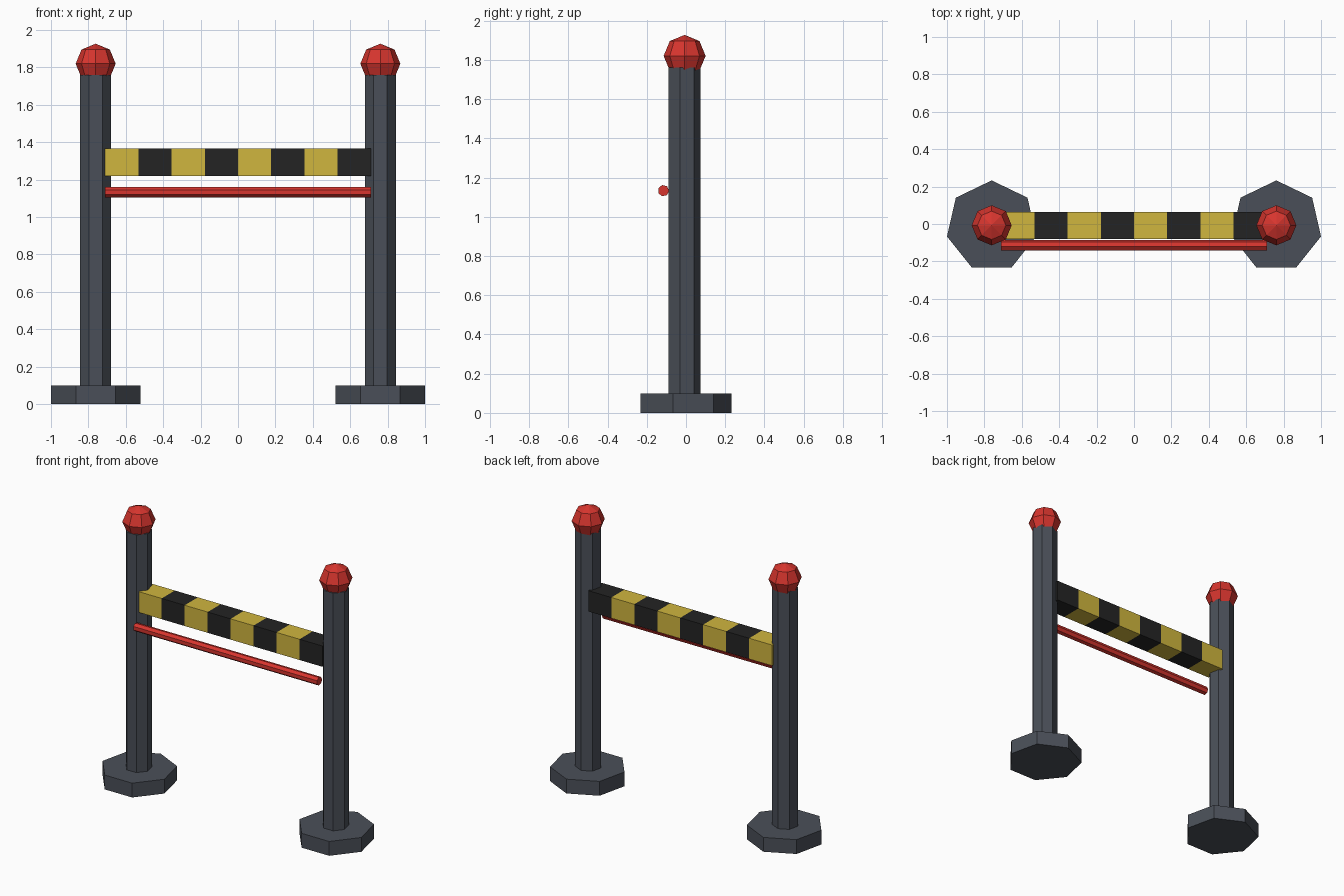
import bpy, bmesh, math
from mathutils import Matrix

if "Cube" in bpy.data.objects:
    bpy.data.objects.remove(bpy.data.objects["Cube"])


def material(name, srgb):
    m = bpy.data.materials.new(name)
    lin = [((c / 255 + 0.055) / 1.055) ** 2.4 for c in srgb]
    m.diffuse_color = (*lin, 1.0)
    m.use_nodes = True
    m.node_tree.nodes["Principled BSDF"].inputs["Base Color"].default_value = m.diffuse_color
    return m


GREY = material("slate grey", (74, 79, 88))
RED = material("signal red", (215, 53, 46))
YELLOW = material("warning yellow", (208, 182, 62))
BLACK = material("stripe black", (36, 36, 36))
CY = -0.012  # common centre line of posts and beam


def finish(name, bm, *mats):
    bmesh.ops.recalc_face_normals(bm, faces=bm.faces)
    mesh = bpy.data.meshes.new(name)
    bm.to_mesh(mesh)
    bm.free()
    for m in mats:
        mesh.materials.append(m)
    ob = bpy.data.objects.new(name, mesh)
    bpy.context.collection.objects.link(ob)
    return ob


def prism(name, radius, length, mat, matrix):
    """Seven-sided prism with one corner pointing to +y."""
    bm = bmesh.new()
    bmesh.ops.create_cone(bm, cap_ends=True, segments=7, radius1=radius,
                          radius2=radius, depth=length)
    # put a corner on +y whatever the starting angle is
    v = bm.verts[:][0]
    turn = math.pi / 2 - math.atan2(v.co.y, v.co.x)
    bm.transform(matrix @ Matrix.Rotation(turn, 4, 'Z'))
    return finish(name, bm, mat)


# Base, post and round cap on each side
for side, x in (("left", -0.761), ("right", 0.761)):
    prism(side + "_base", 0.245, 0.1, GREY, Matrix.Translation((x, CY, 0.05)))
    prism(side + "_post", 0.085, 1.68, GREY, Matrix.Translation((x, CY, 0.92)))
    bm = bmesh.new()
    bmesh.ops.create_uvsphere(bm, u_segments=8, v_segments=4, radius=0.107)
    bm.transform(Matrix.Translation((x, CY + 0.005, 1.82)))
    finish(side + "_cap", bm, RED)

# Striped crossbeam: a box cut into eight equal bands
HALF, BANDS = 0.71, 8
STEP = 2 * HALF / BANDS
bm = bmesh.new()
bmesh.ops.create_cube(bm, size=1)
bm.transform(Matrix.Translation((0, CY + 0.003, 1.293))
             @ Matrix.Diagonal((2 * HALF, 0.145, 0.145, 1)))
for i in range(1, BANDS):
    bmesh.ops.bisect_plane(bm, geom=bm.verts[:] + bm.edges[:] + bm.faces[:],
                           plane_co=(-HALF + i * STEP, 0, 0), plane_no=(1, 0, 0))
for f in bm.faces:
    band = int((f.calc_center_median().x + HALF) / STEP)
    f.material_index = min(band, BANDS - 1) % 2
finish("striped_beam", bm, YELLOW, BLACK)

# Thin rod in front, below the beam
prism("rod", 0.029, 2 * HALF, RED,
      Matrix.Translation((0, -0.115, 1.133)) @ Matrix.Rotation(math.pi / 2, 4, 'Y'))
